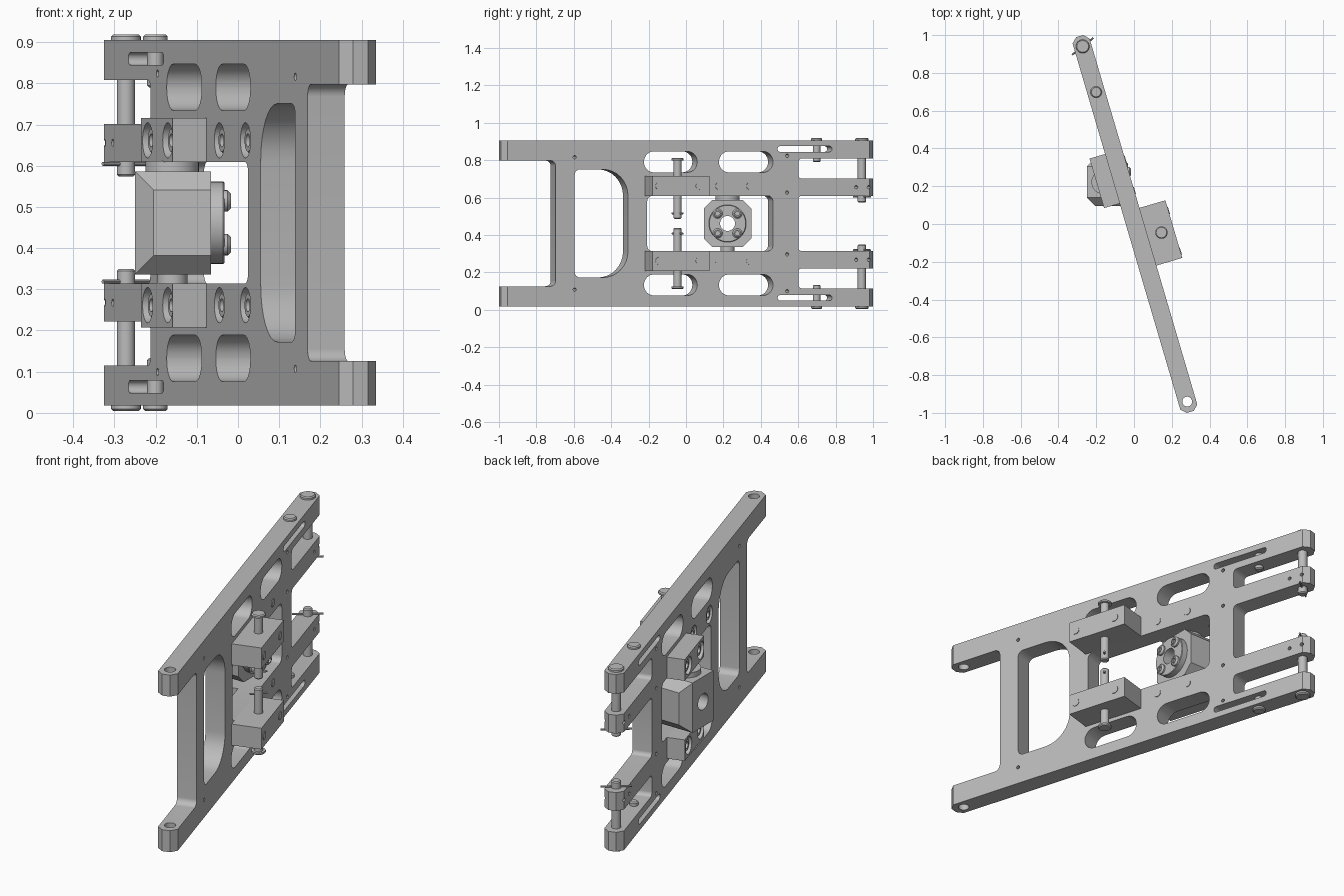
import bpy, bmesh, math
from mathutils import Matrix, Vector

cube = bpy.data.objects.get("Cube")
if cube:
    bpy.data.objects.remove(cube, do_unlink=True)

MID = 0.4615                      # height of the symmetry plane
H = 0.047                         # half thickness of the frame
TILT = Matrix.Translation((0.005, 0, 0)) @ Matrix.Rotation(math.radians(16.4), 4, 'Z')
ALONG_X = Matrix.Rotation(math.radians(90), 4, 'Y')     # z axis -> x axis

grey = bpy.data.materials.new("machined grey")
grey.use_nodes = True
grey.diffuse_color = (0.5, 0.5, 0.5, 1)
grey.node_tree.nodes["Principled BSDF"].inputs["Base Color"].default_value = (0.5, 0.5, 0.5, 1)


def make(name, bm, matrix=TILT):
    bmesh.ops.recalc_face_normals(bm, faces=bm.faces)
    mesh = bpy.data.meshes.new(name)
    bm.to_mesh(mesh)
    bm.free()
    mesh.materials.append(grey)
    ob = bpy.data.objects.new(name, mesh)
    ob.matrix_world = matrix
    bpy.context.scene.collection.objects.link(ob)
    return ob


def prism(bm, pts, axis, lo, hi):
    """Extrude a 2D outline along x (outline in y,z) or z (outline in x,y)."""
    def at(p, d):
        return (d, p[0], p[1]) if axis == 'x' else (p[0], p[1], d)
    a = [bm.verts.new(at(p, lo)) for p in pts]
    b = [bm.verts.new(at(p, hi)) for p in pts]
    bm.faces.new(a[::-1])
    bm.faces.new(b)
    for i in range(len(pts)):
        j = (i + 1) % len(pts)
        bm.faces.new((a[i], a[j], b[j], b[i]))


def box_outline(y0, y1, z0, z1, r_low, r_high=None):
    """Rounded rectangle; r_low rounds the y0 corners, r_high the y1 corners."""
    r_high = r_low if r_high is None else r_high
    pts = []
    for cy, cz, r, start in ((y1, z1, r_high, 0), (y0, z1, r_low, 90),
                             (y0, z0, r_low, 180), (y1, z0, r_high, 270)):
        oy = cy - r if cy == y1 else cy + r
        oz = cz - r if cz == z1 else cz + r
        for k in range(9):
            t = math.radians(start + k * 90 / 8)
            pts.append((oy + r * math.cos(t), oz + r * math.sin(t)))
    return pts


def circle(y, z, r, n=24):
    return [(y + r * math.cos(i * math.tau / n), z + r * math.sin(i * math.tau / n)) for i in range(n)]


def lathe(bm, profile, matrix, n=24):
    """Revolve (radius, height) pairs about z, closing both ends."""
    rings = [[bm.verts.new(matrix @ Vector((x, y, h))) for x, y in circle(0, 0, r, n)] for r, h in profile]
    for a, b in zip(rings, rings[1:]):
        for i in range(n):
            j = (i + 1) % n
            bm.faces.new((a[i], a[j], b[j], b[i]))
    bm.faces.new(rings[0][::-1])
    bm.faces.new(rings[-1])


def cut(ob, bm):
    cutter = make("cutter_helper", bm, ob.matrix_world)
    mod = ob.modifiers.new("cut", 'BOOLEAN')
    mod.operation, mod.solver, mod.object = 'DIFFERENCE', 'EXACT', cutter
    bpy.context.view_layer.update()
    result = bpy.data.meshes.new_from_object(ob.evaluated_get(bpy.context.evaluated_depsgraph_get()))
    ob.modifiers.clear()
    ob.data = result
    bpy.data.objects.remove(cutter, do_unlink=True)


def smooth(ob):
    bpy.ops.object.select_all(action='DESELECT')
    ob.select_set(True)
    bpy.context.view_layer.objects.active = ob
    bpy.ops.object.shade_smooth_by_angle(angle=math.radians(28))


def mirrored(s, near, far):
    return sorted((MID + s * near, MID + s * far))


# Frame: bar with chamfered ends, then openings cut through it
bm = bmesh.new()
end = [(-H, 1.01), (-0.019, 1.037), (0.019, 1.037), (H, 1.01)]
prism(bm, end + [(-x, -y) for x, y in end], 'z', 0.018, 0.905)
frame = make("frame", bm)

bm = bmesh.new()
openings = [(-1.2, -0.74, -0.336, 0.336, 0.03, 0.03), (-0.634, -0.337, -0.289, 0.289, 0.03, 0.14),
            (-0.23, 0.471, -0.148, 0.148, 0.03, 0.03), (0.612, 1.2, -0.148, 0.148, 0.02, 0.02)]
for y0, y1, z0, z1, ra, rb in openings:
    prism(bm, box_outline(y0, y1, MID + z0, MID + z1, ra, rb), 'x', -0.2, 0.2)
for s in (-1, 1):
    for y0, y1, near, far, r in ((-0.248, 0.049, 0.273, 0.385, 0.055), (0.17, 0.471, 0.273, 0.385, 0.055),
                                 (0.612, 1.2, 0.24, 0.347, 0.02), (0.497, 0.8, 0.383, 0.413, 0.0145)):
        prism(bm, box_outline(y0, y1, *mirrored(s, near, far), r), 'x', -0.2, 0.2)
    for y, h in ((-0.634, 0.354), (0.55, 0.165), (0.55, 0.362), (0.935, 0.194), (1.005, 0.194)):
        prism(bm, circle(y, MID + s * h, 0.009, 12), 'x', -0.2, 0.2)
    for y in (-0.206, 0.018):
        prism(bm, circle(y, MID + s * 0.2, 0.043), 'x', -0.2, -0.017)
cut(frame, bm)
bm = bmesh.new()
prism(bm, circle(0, -0.98, 0.026), 'z', -0.1, 1.1)
cut(frame, bm)
smooth(frame)

for s, side in ((1, "upper"), (-1, "lower")):
    z0, z1 = mirrored(s, 0.148, 0.254)
    z_bolt = MID + s * 0.2

    # Clamp block carrying the hinge pin
    bm = bmesh.new()
    prism(bm, [(H, -0.243), (0.19, -0.243), (0.19, 0.075), (H, 0.075)], 'z', z0, z1)
    make(side + "_pin_block", bm)

    # Block holding the rotary body, with counterbored bolt seats
    bm = bmesh.new()
    prism(bm, [(-0.133, 0.127), (-H, 0.127), (-H, 0.4), (-0.133, 0.4)], 'z', z0, z1)
    block = make(side + "_body_block", bm)
    bm = bmesh.new()
    for y in (0.17, 0.343):
        prism(bm, circle(y, z_bolt, 0.043), 'x', -0.2, -0.1)
    cut(block, bm)
    smooth(block)

    # Socket bolts and their tips on the far face
    bm = bmesh.new()
    for y, x_head, x_tip in ((-0.206, -0.017, 0.19), (0.018, -0.017, 0.19),
                             (0.17, -0.1, H), (0.343, -0.1, H)):
        place = Matrix.Translation((0, y, z_bolt)) @ ALONG_X
        lathe(bm, [(0.016, x_head - 0.008), (0.016, x_head - 0.024), (0.028, x_head - 0.024),
                   (0.032, x_head - 0.019), (0.032, x_head + 0.001)], place)
        lathe(bm, [(0.02, x_tip - 0.01), (0.02, x_tip + 0.003)], place)
    smooth(make(side + "_socket_bolts", bm))

    # Vertical pins with heads, each with a thin cotter pin
    #       name         x      y      tip    seat   top    r      head   cotter z, half length, angle
    pins = (("end_pin", 0, 0.98, 0.112, 0.443, 0.457, 0.022, 0.036, 0.143, 0.072, 22),
            ("slot_pin", 0, 0.728, 0.328, 0.443, 0.457, 0.02, 0.03, 0.353, 0.068, 84),
            ("hinge_pin", 0.122, -0.083, 0.024, 0.337, 0.35, 0.021, 0.033, 0.054, 0.04, 30))
    for name, x, y, tip, seat, top, r, head, cz, half, angle in pins:
        place = Matrix.Translation((x, y, MID)) @ Matrix.Scale(s, 4, (0, 0, 1))
        bm = bmesh.new()
        lathe(bm, [(r - 0.005, tip), (r, tip + 0.005), (r, seat), (head, seat),
                   (head, top - 0.005), (head - 0.005, top)], place)
        smooth(make(f"{side}_{name}", bm))
        bm = bmesh.new()
        turn = Matrix.Rotation(math.radians(angle), 4, 'Z')
        lathe(bm, [(0.005, -half), (0.005, half)],
              place @ Matrix.Translation((0, 0, cz)) @ turn @ ALONG_X, 8)
        smooth(make(f"{side}_{name}_cotter", bm))

# Rotary body: octagonal block along x, tapered at its outer end, bored through
CENTRE = Matrix.Translation((0, 0.222, MID))


def octagon(half_y, half_z, c):
    a, b = half_y, half_z
    return [(a, b - c), (a - c, b), (c - a, b), (-a, b - c), (-a, c - b), (c - a, -b), (a - c, -b), (a, c - b)]


bm = bmesh.new()
prism(bm, octagon(0.127, 0.125, 0.045), 'x', -0.25, -0.065)
for side in (-1, 1):
    bmesh.ops.bisect_plane(bm, geom=bm.verts[:] + bm.edges[:] + bm.faces[:],
                           plane_co=(-0.25, side * 0.082, 0), plane_no=(-1, side, 0), clear_outer=True)
    bmesh.ops.holes_fill(bm, edges=[e for e in bm.edges if e.is_boundary])
body = make("rotary_body", bm, CENTRE)
bm = bmesh.new()
prism(bm, circle(0, 0, 0.04, 32), 'x', -0.4, 0.1)
cut(body, bm)
smooth(body)

# Bored flange on the body
bm = bmesh.new()
lathe(bm, [(0.1, -0.066), (0.1, -0.036), (0.097, -0.033)], ALONG_X, 40)
flange = make("flange", bm, CENTRE)
bm = bmesh.new()
prism(bm, circle(0, 0, 0.04, 32), 'x', -0.4, 0.1)
cut(flange, bm)
smooth(flange)

# Four flange bolts
bm = bmesh.new()
for y in (-0.053, 0.053):
    for z in (-0.053, 0.053):
        lathe(bm, [(0.026, -0.035), (0.026, -0.025), (0.018, -0.017), (0.012, -0.017), (0.012, -0.027)],
              Matrix.Translation((0, y, z)) @ ALONG_X)
smooth(make("flange_bolts", bm, CENTRE))

# Trunnions joining the body to its blocks
bm = bmesh.new()
lathe(bm, [(0.065, 0.12), (0.065, 0.15)], Matrix.Translation((-0.16, 0, 0)), 32)
lathe(bm, [(0.037, -0.15), (0.037, -0.12)], Matrix.Translation((-0.16, 0, 0)), 32)
smooth(make("trunnions", bm, CENTRE))
